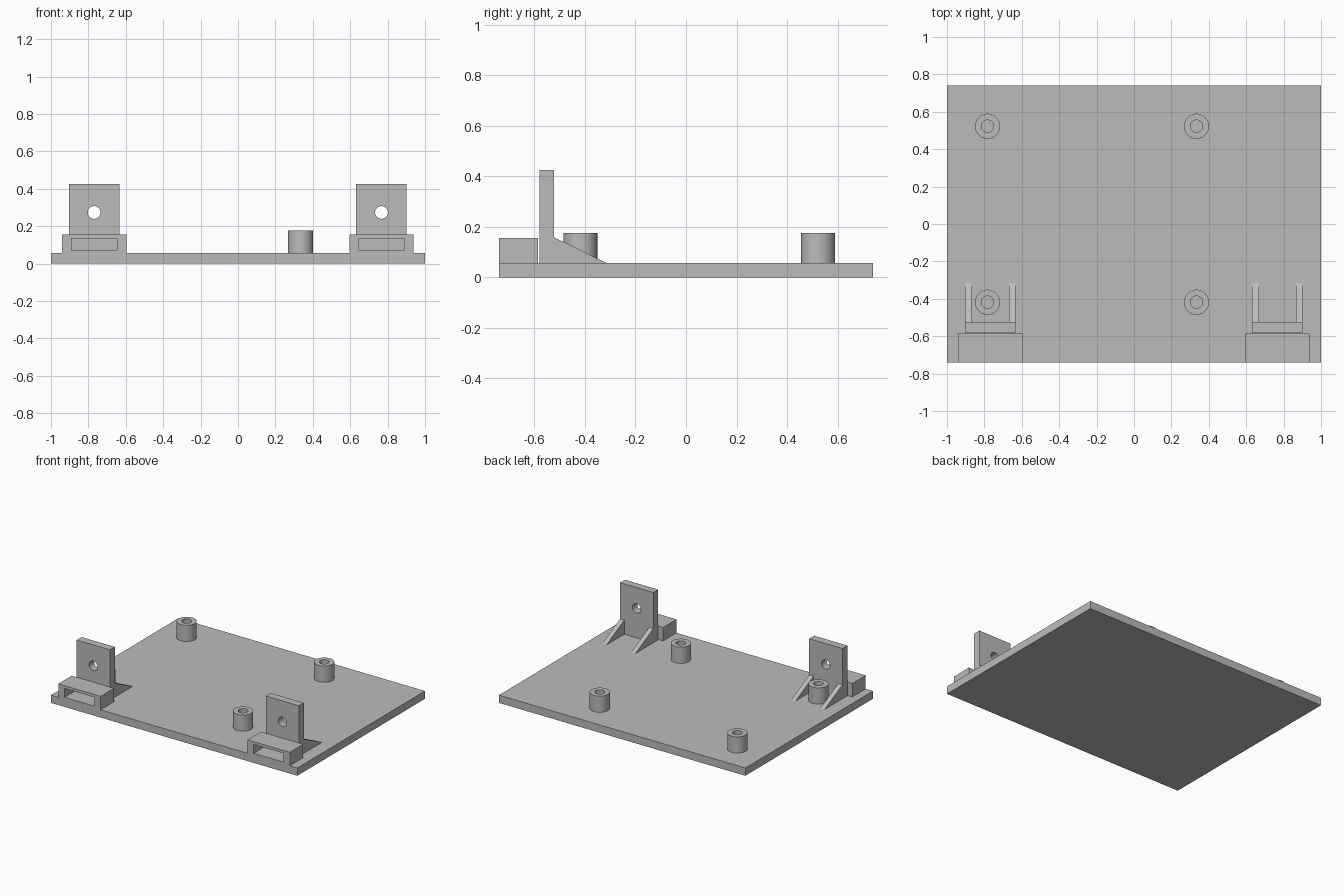
import bpy
import bmesh
import math
from mathutils import Matrix

cube = bpy.data.objects.get("Cube")
if cube:
    bpy.data.objects.remove(cube, do_unlink=True)

GREY = (0.5, 0.5, 0.5, 1.0)
grey = bpy.data.materials.new("plain grey")
grey.use_nodes = True
grey.diffuse_color = GREY
grey.node_tree.nodes["Principled BSDF"].inputs["Base Color"].default_value = GREY

TOP = 0.057          # upper surface of the base plate


def add_object(name, bm):
    bmesh.ops.recalc_face_normals(bm, faces=bm.faces)
    mesh = bpy.data.meshes.new(name)
    bm.to_mesh(mesh)
    bm.free()
    mesh.materials.append(grey)
    obj = bpy.data.objects.new(name, mesh)
    bpy.context.collection.objects.link(obj)
    return obj


def box(name, x, y, z):
    bm = bmesh.new()
    bmesh.ops.create_cube(bm, size=1)
    for v in bm.verts:
        for axis, (low, high) in enumerate((x, y, z)):
            v.co[axis] = high if v.co[axis] > 0 else low
    return add_object(name, bm)


def rod_along_y(name, x, y, z, radius, length):
    bm = bmesh.new()
    place = Matrix.Translation((x, y, z)) @ Matrix.Rotation(math.pi / 2, 4, 'X')
    bmesh.ops.create_cone(bm, cap_ends=True, segments=48, radius1=radius,
                          radius2=radius, depth=length, matrix=place)
    return add_object(name, bm)


def smooth(obj):
    bpy.ops.object.select_all(action='DESELECT')
    obj.select_set(True)
    bpy.context.view_layer.objects.active = obj
    bpy.ops.object.shade_smooth_by_angle(angle=math.radians(30))


def cut(obj, cutter):
    mod = obj.modifiers.new("opening", 'BOOLEAN')
    mod.operation = 'DIFFERENCE'
    mod.solver = 'EXACT'
    mod.object = cutter
    bpy.context.view_layer.objects.active = obj
    bpy.ops.object.modifier_apply(modifier=mod.name)
    bpy.data.objects.remove(cutter, do_unlink=True)


def gusset(name, x0, x1):
    # Triangular rib, extruded sideways
    bm = bmesh.new()
    profile = [(-0.524, TOP), (-0.315, TOP), (-0.524, 0.16)]
    face = bm.faces.new([bm.verts.new((x0, y, z)) for y, z in profile])
    new = bmesh.ops.extrude_face_region(bm, geom=[face])["geom"]
    bmesh.ops.translate(bm, vec=(x1 - x0, 0, 0),
                        verts=[g for g in new if isinstance(g, bmesh.types.BMVert)])
    return add_object(name, bm)


def standoff(name, x, y):
    # Hollow post spun from its wall section
    bm = bmesh.new()
    inner, outer, height = 0.033, 0.067, 0.176
    section = [(inner, TOP), (outer, TOP), (outer, height), (inner, height)]
    verts = [bm.verts.new((x + r, y, z)) for r, z in section]
    edges = [bm.edges.new((verts[i], verts[(i + 1) % 4])) for i in range(4)]
    bmesh.ops.spin(bm, geom=verts + edges, cent=(x, y, 0), axis=(0, 0, 1),
                   angle=math.tau, steps=48, use_merge=True)
    bmesh.ops.remove_doubles(bm, verts=bm.verts, dist=1e-5)
    smooth(add_object(name, bm))


# Base plate
box("base_plate", (-1, 1), (-0.74, 0.74), (0, TOP))

# Four standoffs
for row, y in (("front", -0.418), ("back", 0.523)):
    for side, x in (("right", -0.783), ("left", 0.334)):
        standoff(f"{row}_{side}_standoff", x, y)

# Slotted blocks and drilled upright brackets at both front corners
for side, cx in (("right", -0.769), ("left", 0.767)):
    block = box(f"{side}_slot_block", (cx - 0.172, cx + 0.172), (-0.74, -0.585), (TOP, 0.156))
    cut(block, box("slot_cutter", (cx - 0.121, cx + 0.121), (-0.8, -0.5), (0.07, 0.135)))

    bracket = box(f"{side}_bracket", (cx - 0.135, cx + 0.135), (-0.58, -0.523), (TOP, 0.426))
    cut(bracket, rod_along_y("hole_cutter", cx, -0.55, 0.273, 0.034, 0.2))
    smooth(bracket)

    gusset(f"{side}_inner_gusset", cx - 0.135, cx - 0.1)
    gusset(f"{side}_outer_gusset", cx + 0.1, cx + 0.135)
